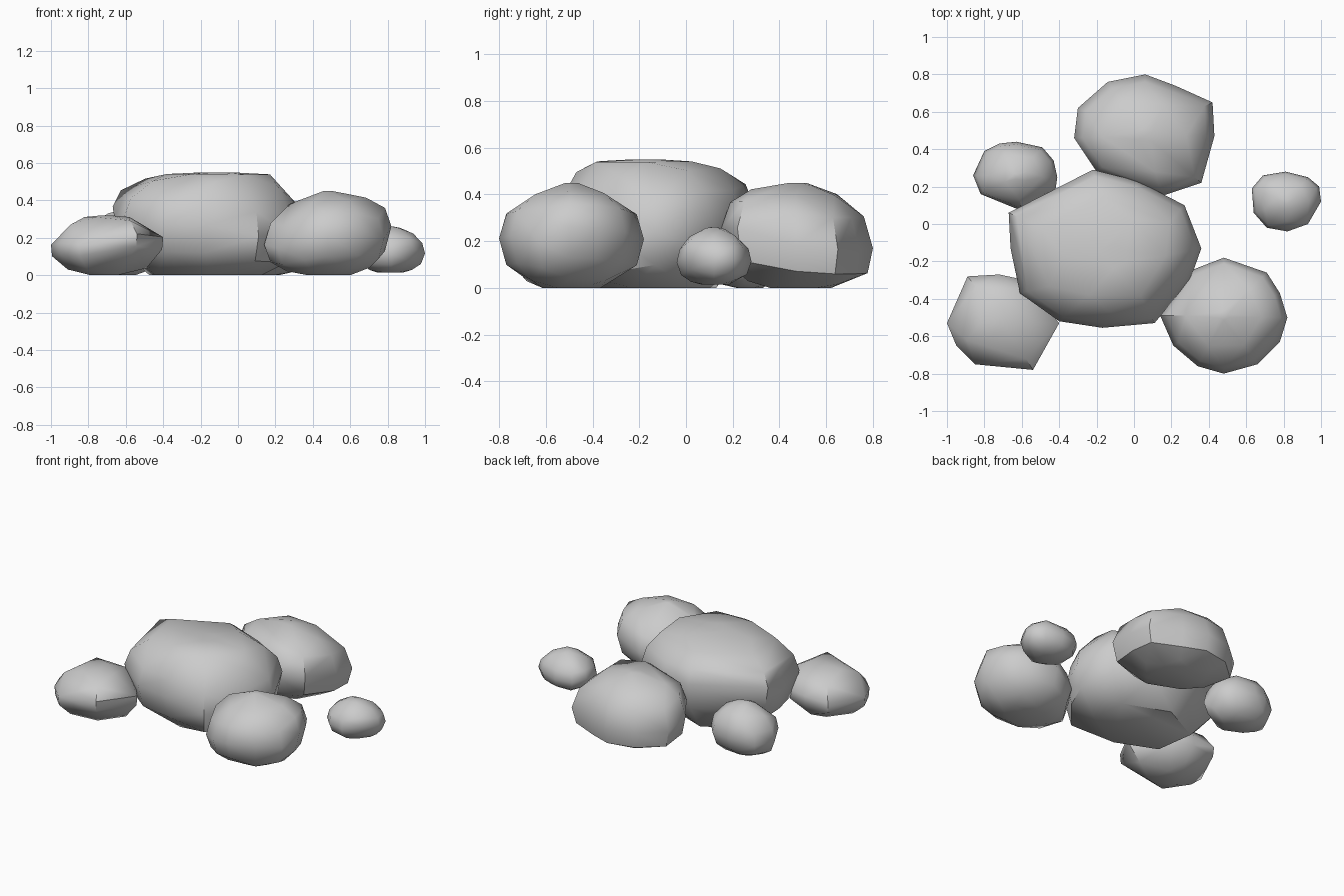
import bpy, bmesh, math, random

if "Cube" in bpy.data.objects:
    bpy.data.objects.remove(bpy.data.objects["Cube"])

random.seed(4)


def boulder(name, outline, z0, z1, profile, tilt=(0, 0), top_shift=(0, 0)):
    """Convex faceted stone: plan outline repeated as scaled rings, then hulled.
    profile = (height fraction, scale); tilt slopes the widest band;
    top_shift slides the upper rings sideways."""
    xs, ys = zip(*outline)
    cx, cy = (min(xs) + max(xs)) / 2, (min(ys) + max(ys)) / 2
    h = z1 - z0
    wobble = [random.uniform(-.09, .09) * h for _ in outline]
    bm = bmesh.new()
    for i, (t, s) in enumerate(profile):
        w = 4 * t * (1 - t)
        k = max(0, (t - .7) / .3)
        for j, (x, y) in enumerate(outline):
            # inner rings use fewer points for large worn facets
            if s < .8 and (i + j) % 2:
                continue
            dx, dy = (x - cx) * s, (y - cy) * s
            z = z0 + t * h + w * (tilt[0] * dx + tilt[1] * dy + wobble[j])
            bm.verts.new((cx + dx + k * top_shift[0], cy + dy + k * top_shift[1],
                          min(z1, max(z0, z))))
    res = bmesh.ops.convex_hull(bm, input=bm.verts)
    loose = {v for v in res["geom_interior"] + res["geom_unused"]
             if isinstance(v, bmesh.types.BMVert)}
    bmesh.ops.delete(bm, geom=list(loose), context='VERTS')
    bmesh.ops.recalc_face_normals(bm, faces=bm.faces)
    me = bpy.data.meshes.new(name)
    bm.to_mesh(me)
    bm.free()
    ob = bpy.data.objects.new(name, me)
    bpy.context.collection.objects.link(ob)
    bpy.context.view_layer.objects.active = ob
    ob.select_set(True)
    bpy.ops.object.shade_smooth_by_angle(angle=math.radians(42))
    ob.select_set(False)


ROUND = [(0, .4), (.06, .62), (.2, .88), (.44, 1), (.66, .92), (.86, .66), (.97, .3), (1, .08)]

# Large central boulder, flat on top
boulder("main_boulder",
        [(-.22, .29), (.02, .23), (.27, .10), (.36, -.13), (.30, -.30), (.11, -.53),
         (-.17, -.555), (-.40, -.52), (-.61, -.37), (-.66, -.13), (-.67, .06)],
        0, .55, [(0, .62), (.26, .93), (.55, 1), (.74, .93), (.91, .73), (.985, .54), (1, .15)],
        (-.05, .18), (.05, -.04))

# Back boulder
boulder("back_boulder",
        [(.06, .80), (.22, .74), (.42, .65), (.43, .47), (.36, .22), (.15, .15),
         (-.20, .28), (-.32, .46), (-.30, .62), (-.14, .76)],
        0, .45, [(0, .45), (.05, .65), (.19, .93), (.46, 1), (.74, .88), (.91, .6), (1, .12)],
        (0, -.06))

# Front right boulder
boulder("front_right_boulder",
        [(.48, -.18), (.71, -.26), (.78, -.37), (.82, -.50), (.78, -.63), (.66, -.75),
         (.48, -.80), (.34, -.76), (.21, -.65), (.14, -.49), (.30, -.25)],
        0, .45, [(0, .4), (.06, .65), (.2, .9), (.44, 1), (.68, .9), (.87, .6), (1, .08)],
        (.1, 0))

# Front left low boulder
boulder("front_left_boulder",
        [(-.89, -.28), (-.72, -.27), (-.58, -.30), (-.40, -.53), (-.54, -.78),
         (-.85, -.75), (-.95, -.65), (-1, -.53)],
        0, .32, [(0, .35), (.1, .7), (.36, .98), (.56, 1), (.85, .77), (.97, .4), (1, .1)],
        (.12, 0))

# Small back left stone
boulder("back_left_stone",
        [(-.63, .44), (-.49, .41), (-.43, .34), (-.41, .25), (-.42, .18), (-.60, .07),
         (-.82, .16), (-.86, .26), (-.80, .39), (-.72, .43)],
        0, .34, ROUND)

# Small detached stone on the right
boulder("right_stone",
        [(.81, .28), (.93, .25), (.99, .20), (1, .12), (.93, 0), (.82, -.04),
         (.71, -.02), (.64, .06), (.63, .19), (.69, .26)],
        .015, .26, ROUND)
